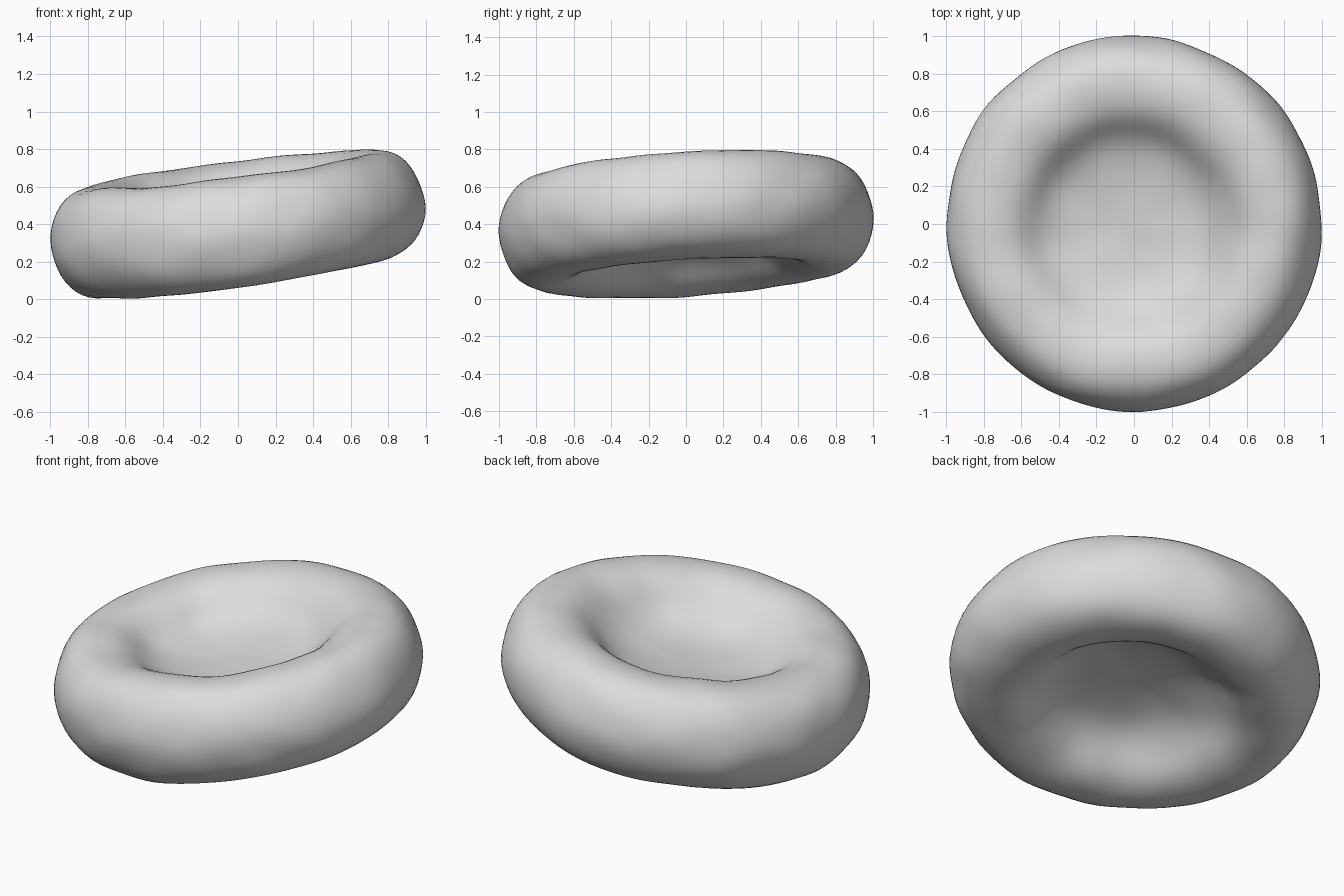
import bpy, bmesh, math
from mathutils import Matrix, Vector, noise

if "Cube" in bpy.data.objects:
    bpy.data.objects.remove(bpy.data.objects["Cube"], do_unlink=True)

SEGMENTS = 72

# Upper half of the cross-section: (radius, half thickness)
upper = [(0, .05), (.1, .053), (.2, .06), (.32, .075), (.41, .105), (.48, .15),
         (.535, .205), (.59, .252), (.655, .282), (.73, .295), (.81, .291),
         (.875, .267), (.93, .22), (.972, .152), (.997, .075)]
profile = upper + [(1.006, 0)] + [(r, -h) for r, h in reversed(upper)]

# Revolve the cross-section into a dimpled disc
bm = bmesh.new()
points = [bm.verts.new((r, 0, h)) for r, h in profile]
edges = [bm.edges.new(pair) for pair in zip(points, points[1:])]
bmesh.ops.spin(bm, geom=points + edges, cent=(0, 0, 0), axis=(0, 0, 1),
               angle=math.tau, steps=SEGMENTS)
bmesh.ops.remove_doubles(bm, verts=bm.verts, dist=0.001)
bmesh.ops.recalc_face_normals(bm, faces=bm.faces)
bm.normal_update()

# Soft organic unevenness, with the underside a little thinner on the left
for v, n in [(v, v.normal.copy()) for v in bm.verts]:
    p = v.co.copy()
    swell = noise.noise(p * 1.6 + Vector((3, 1, 7)))
    ripple = noise.noise(Vector((p.x * 4, p.y * 4, p.z * 6)))
    v.co = p + n * (0.008 * swell + 0.014 * ripple)
    if p.z < 0:
        v.co.z -= 0.1 * max(0, p.x) * p.z

# Lean the disc, then centre it and rest it on the ground
bm.transform(Matrix.Rotation(-0.125, 4, 'Y') @ Matrix.Rotation(0.06, 4, 'X'))
low = [min(v.co[i] for v in bm.verts) for i in range(3)]
high = [max(v.co[i] for v in bm.verts) for i in range(3)]
bm.transform(Matrix.Translation((-(low[0] + high[0]) / 2, -(low[1] + high[1]) / 2, -low[2])))

mesh = bpy.data.meshes.new("dimpled_disc")
bm.to_mesh(mesh)
bm.free()
disc = bpy.data.objects.new("dimpled_disc", mesh)
bpy.context.collection.objects.link(disc)

# Plain light grey surface
grey = bpy.data.materials.new("light_grey")
grey.use_nodes = True
colour = (0.72, 0.72, 0.72, 1)
grey.diffuse_color = colour
grey.node_tree.nodes["Principled BSDF"].inputs["Base Color"].default_value = colour
mesh.materials.append(grey)

# Smooth finish
mesh.polygons.foreach_set("use_smooth", [True] * len(mesh.polygons))
smooth = disc.modifiers.new("smooth_surface", 'SUBSURF')
smooth.levels = smooth.render_levels = 1
